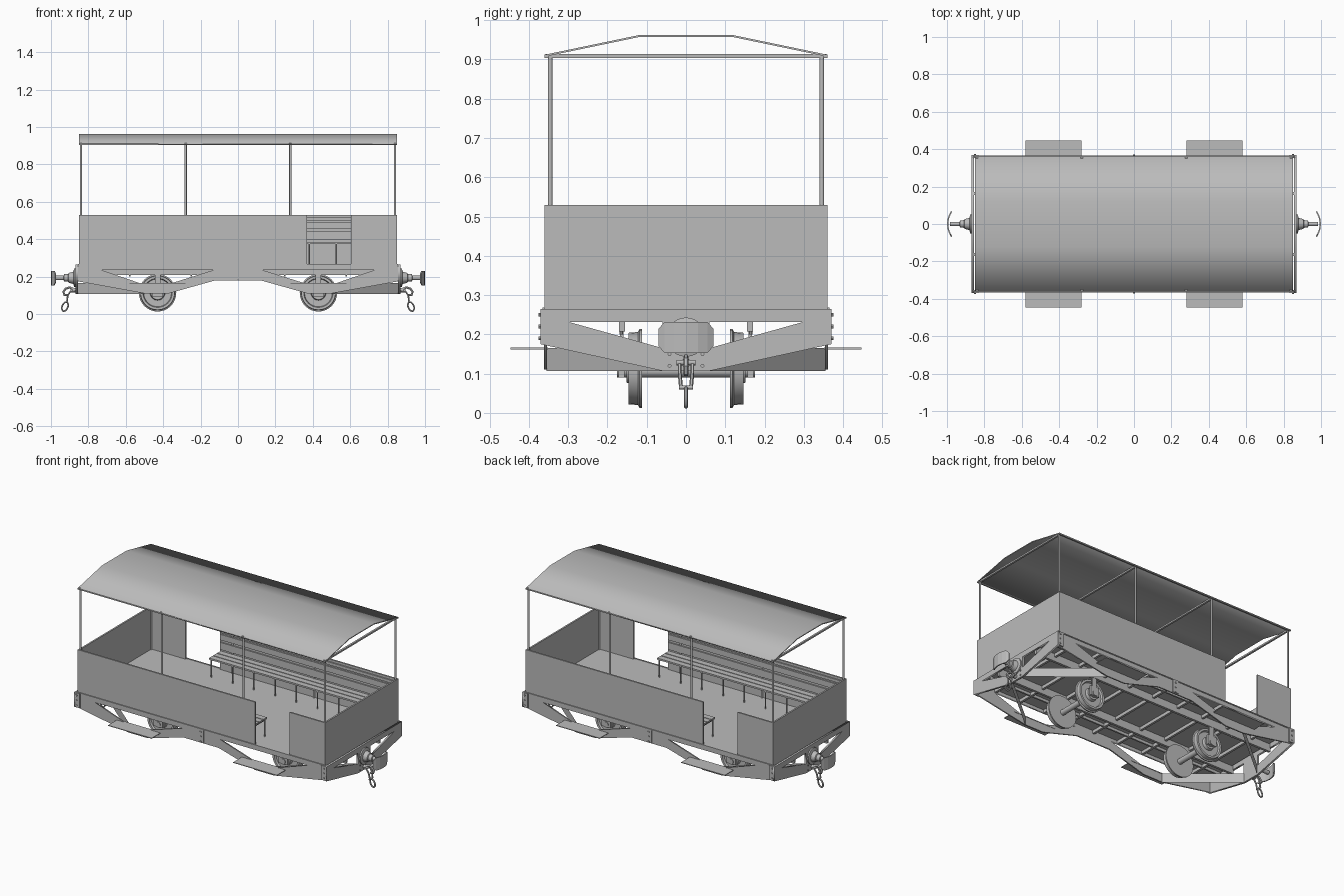
import bpy, bmesh
from math import pi, sin, cos, radians
from mathutils import Matrix, Vector

cube = bpy.data.objects.get("Cube")
if cube:
    bpy.data.objects.remove(cube)

GREY = (0.5, 0.5, 0.5, 1)
grey = bpy.data.materials.new("plain grey")
grey.use_nodes = True
grey.diffuse_color = GREY
grey.node_tree.nodes["Principled BSDF"].inputs["Base Color"].default_value = GREY

SPIN = [Matrix.Rotation(pi, 4, 'Z')]
MX, MY = Matrix.Diagonal((-1, 1, 1, 1)), Matrix.Diagonal((1, -1, 1, 1))
FOUR = [MX, MY, MX @ MY]
ALONG_X = Matrix.Rotation(pi / 2, 4, 'Y')
ALONG_Y = Matrix.Rotation(pi / 2, 4, 'X')
FRONT = ALONG_Y                                  # drawing plane x, z
END = Matrix.Rotation(pi / 2, 4, 'Z') @ ALONG_Y  # drawing plane y, z


def add(name, me, copies=(), smooth=False):
    """Link a mesh and its mirrored or spun copies."""
    me.materials.clear()
    me.materials.append(grey)
    if smooth:
        me.shade_smooth()
        me.set_sharp_from_angle(angle=radians(35))
    for i, m in enumerate([Matrix()] + list(copies)):
        data = me.copy()
        data.transform(m)
        if m.determinant() < 0:
            data.flip_normals()
        ob = bpy.data.objects.new(name if i == 0 else f"{name}_{i + 1}", data)
        bpy.context.collection.objects.link(ob)


def finish(name, bm, copies=(), smooth=False):
    bmesh.ops.recalc_face_normals(bm, faces=bm.faces)
    me = bpy.data.meshes.new(name)
    bm.to_mesh(me)
    bm.free()
    add(name, me, copies, smooth)


def box(name, x, y, z, copies=()):
    """Box from three (low, high) ranges."""
    bm = bmesh.new()
    bmesh.ops.create_cube(bm, size=1)
    for v in bm.verts:
        v.co = [r[0] if c < 0 else r[1] for c, r in zip(v.co, (x, y, z))]
    finish(name, bm, copies)


def rod(name, a, b, r, copies=(), sides=12):
    a, b = Vector(a), Vector(b)
    bm = bmesh.new()
    m = Matrix.Translation((a + b) / 2) @ (b - a).to_track_quat('Z', 'Y').to_matrix().to_4x4()
    bmesh.ops.create_cone(bm, cap_ends=True, segments=sides, radius1=r, radius2=r,
                          depth=(b - a).length, matrix=m)
    finish(name, bm, copies, True)


def lathe(name, profile, matrix, copies=(), sides=24):
    """Turn (radius, height) points about the local z axis."""
    bm = bmesh.new()
    vs = [bm.verts.new((r, 0, h)) for r, h in profile]
    es = [bm.edges.new(p) for p in zip(vs, vs[1:])]
    bmesh.ops.spin(bm, geom=vs + es, axis=(0, 0, 1), cent=(0, 0, 0), angle=2 * pi, steps=sides)
    bmesh.ops.remove_doubles(bm, verts=bm.verts, dist=1e-5)
    bm.transform(matrix)
    finish(name, bm, copies, True)


def curve_mesh(name, loops, matrix, copies, smooth=False, **props):
    cu = bpy.data.curves.new(name, 'CURVE')
    for key, val in props.items():
        setattr(cu, key, val)
    for pts in loops:
        sp = cu.splines.new('POLY')
        sp.points.add(len(pts) - 1)
        for p, q in zip(sp.points, pts):
            p.co = (*q, 0, 1) if len(q) == 2 else (*q, 1)
        sp.use_cyclic_u = props["dimensions"] == '2D'
    tmp = bpy.data.objects.new(name, cu)
    bpy.context.collection.objects.link(tmp)
    me = bpy.data.meshes.new_from_object(tmp.evaluated_get(bpy.context.evaluated_depsgraph_get()))
    bpy.data.objects.remove(tmp)
    me.transform(matrix)
    add(name, me, copies, smooth)


def plate(name, loops, thick, plane, offset=(0, 0, 0), copies=()):
    """Flat plate from an outline and hole loops."""
    curve_mesh(name, loops, Matrix.Translation(offset) @ plane, copies,
               dimensions='2D', fill_mode='BOTH', extrude=thick / 2)


def wire(name, pts, r, copies=()):
    curve_mesh(name, [pts], Matrix(), copies, True, dimensions='3D', bevel_depth=r,
               bevel_resolution=1, use_fill_caps=True)


def rect(a, b, c, d):
    return [(a, c), (b, c), (b, d), (a, d)]


# Floor and low walls with a doorway on each long side
box("floor", (-.85, .85), (-.36, .36), (.255, .265))
box("long_wall", (-.85, .37), (-.36, -.35), (.265, .53), SPIN)
box("short_wall", (.605, .85), (-.36, -.35), (.265, .53), SPIN)
box("end_wall", (.84, .85), (-.36, .36), (.265, .53), SPIN)
box("wall_foot_rail", (-.855, .855), (-.366, -.36), (.262, .268), SPIN)

# Roof, posts and cross bars
outer = [(-.36, .912), (-.12, .962), (.12, .962), (.36, .912)]
plate("roof", [outer + [(y, z - .005) for y, z in reversed(outer)]], 1.7, END)
for x in (.28, .84):
    for y in (.346,):
        rod("roof_post", (x, y, .265), (x, y, .91), .006, FOUR)
    box("roof_cross_bar", (x - .006, x + .006), (-.358, .358), (.904, .914), [MX])
box("eave_rail", (-.85, .85), (.35, .36), (.904, .912), [MY])

# Slatted benches on thin legs
for i in range(3):
    y = .23 + i * .04
    box("bench_seat_slat", (-.36, .84), (y, y + .035), (.374, .384), SPIN)
for low, high in ((.395, .44), (.455, .49), (.5, .518)):
    box("bench_back_slat", (-.36, .84), (.338, .346), (low, high), SPIN)
for i in range(9):
    x = -.35 + i * .146
    rod("bench_leg", (x, .238, .26), (x, .238, .376), .004, SPIN, 8)
    box("bench_bracket", (x - .004, x + .004), (.235, .35), (.366, .374), SPIN)

# Trussed side frames
half = [(.12, .18), (.37, .11), (.5, .11), (.86, .175), (.86, .265)]
outline = half + [(-x, z) for x, z in reversed(half)]
gap = [(.13, .235), (.73, .235), (.52, .163), (.36, .163)]
plate("side_frame", [outline, gap, [(-x, z) for x, z in gap]], .008, FRONT, (0, -.358, 0), [MY])
box("middle_joint_plate", (-.02, .02), (-.366, -.36), (.185, .262), [MY])

# Trussed headstocks and diagonal braces
half = [(.06, .107), (.37, .175), (.37, .265)]
gap = [(.06, .232), (.3, .232), (.06, .165)]
plate("headstock", [half + [(-y, z) for y, z in reversed(half)], gap, [(-y, z) for y, z in gap]],
      .012, END, (.862, 0, 0), [MX])
box("corner_plate", (.83, .868), (.36, .37), (.175, .265), FOUR)
bm = bmesh.new()
ring = [bm.verts.new((x, y, z)) for x, y, z in
        ((.86, .055, .107), (.5, .355, .107), (.5, .355, .165), (.86, .055, .165))]
bm.faces.new(ring)
bmesh.ops.solidify(bm, geom=bm.faces[:], thickness=.006)
finish("diagonal_brace", bm, FOUR)
for z in (.19, .22, .25):
    rod("corner_bolt", (.85, .368, z), (.85, .375, z), .005, FOUR, 8)
    rod("joint_bolt", (0, .364, z), (0, .371, z), .005, [MY], 8)
for z in (.12, .15):
    rod("headstock_bolt", (.867, .042, z), (.873, .042, z), .005, FOUR, 8)

# Underframe grid
box("long_beam", (-.86, .86), (.155, .17), (.207, .258), [MY])
for i in range(9):
    x = -.72 + i * .18
    box("cross_beam", (x - .007, x + .007), (-.355, .355), (.235, .257))
box("outer_beam", (-.85, .85), (.255, .265), (.238, .257), [MY])

# Footboards
box("footboard", (.28, .58), (.352, .447), (.162, .166), FOUR)

# Wheelsets with inner flanges and bearing blocks
wheel = [(0, .112), (.1, .112), (.1, .119), (.093, .122), (.091, .146), (.078, .146),
         (.074, .134), (.04, .134), (.036, .152), (0, .152)]
to_y = Matrix.Translation((.43, 0, .113)) @ Matrix.Rotation(-pi / 2, 4, 'X')
lathe("wheel", wheel, to_y, FOUR, 32)
rod("axle", (.43, -.176, .107), (.43, .176, .107), .017, [MX], 16)
box("bearing_block", (.4, .46), (.157, .172), (.09, .15), FOUR)
box("bearing_guide", (.415, .445), (.159, .168), (.15, .21), FOUR)
for x in (.25, .58):
    rod("spring_hanger", (x, .165, .2), (x, .165, .24), .004, FOUR, 8)

# Buffers: stepped socket, shaft and curved cut-corner head
lathe("buffer_socket", [(0, .866), (.05, .866), (.05, .876), (.033, .88), (.026, .905), (.02, .908),
                        (.02, .93), (.012, .932), (.012, .985), (0, .985)],
      Matrix.Translation((0, 0, .193)) @ ALONG_X, [MX])
bm = bmesh.new()
cols = []
for y in (-.07, -.055, -.03, 0, .03, .055, .07):
    x, h = 1 - 4.5 * y * y, (.022 if abs(y) > .06 else .039)
    cols.append([bm.verts.new((x, y, .192 + s * h)) for s in (-1, 1)])
for a, b in zip(cols, cols[1:]):
    bm.faces.new((a[0], b[0], b[1], a[1]))
bmesh.ops.recalc_face_normals(bm, faces=bm.faces)
bmesh.ops.solidify(bm, geom=bm.faces[:], thickness=.007)
if max(v.co.x for v in bm.verts) > 1:
    bmesh.ops.translate(bm, verts=bm.verts, vec=(1 - max(v.co.x for v in bm.verts), 0, 0))
finish("buffer_head", bm, [MX])

# Coupling hook, shackle and hanging link
rod("coupling_bar", (.86, 0, .128), (.893, 0, .128), .012, [MX])
rod("coupling_pin", (.89, -.024, .128), (.89, .024, .128), .007, [MX])
for y in (-.016, .016):
    wire("shackle_side", [(.89, y, .128), (.91, y, .1), (.915, y * .8, .065)], .005, [MX])
rod("shackle_pin", (.915, -.018, .065), (.915, .018, .065), .005, [MX])
hook = [(.88, 0, .135), (.9, 0, .142), (.922, 0, .135), (.934, 0, .118), (.928, 0, .102), (.912, 0, .1)]
wire("coupling_hook", hook, .007, [MX])
link = []
for i in range(17):
    t = 2 * pi * i / 16
    z = .039 + .024 * cos(t)
    link.append((.925 + .016 * sin(t) - .25 * (z - .039), 0, z))
wire("hanging_link", link, .005, [MX])
